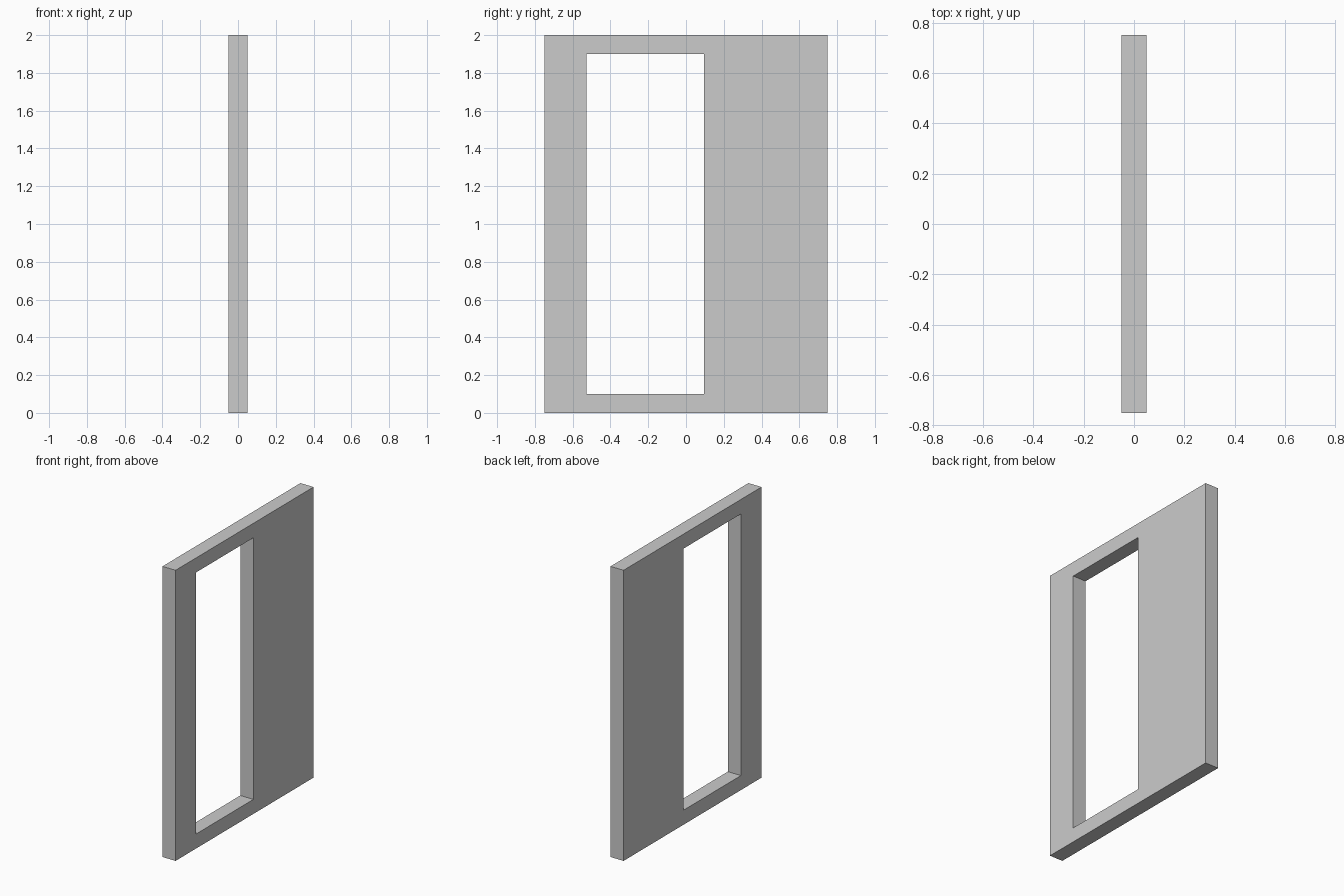
import bpy
import bmesh

if "Cube" in bpy.data.objects:
    bpy.data.objects.remove(bpy.data.objects["Cube"])

THICK = 0.10
OUTER = (-0.75, 0.75, 0.0, 2.0)      # y min, y max, z min, z max
OPENING = (-0.526, 0.096, 0.10, 1.90)


def rectangle(bm, bounds, x):
    y0, y1, z0, z1 = bounds
    return [bm.verts.new((x, y, z)) for y, z in ((y0, z0), (y1, z0), (y1, z1), (y0, z1))]


# Flat panel face: a ring of quads around the opening
bm = bmesh.new()
outer = rectangle(bm, OUTER, -THICK / 2)
inner = rectangle(bm, OPENING, -THICK / 2)
for i in range(4):
    j = (i + 1) % 4
    bm.faces.new((outer[i], outer[j], inner[j], inner[i]))

# Thickness: extrude the ring along x, keeping the back face
ring = bmesh.ops.extrude_face_region(bm, geom=bm.faces[:], use_keep_orig=True)
moved = [g for g in ring["geom"] if isinstance(g, bmesh.types.BMVert)]
bmesh.ops.translate(bm, verts=moved, vec=(THICK, 0, 0))
bmesh.ops.recalc_face_normals(bm, faces=bm.faces[:])

mesh = bpy.data.meshes.new("wall_panel")
bm.to_mesh(mesh)
bm.free()
bpy.context.collection.objects.link(bpy.data.objects.new("wall_panel", mesh))
